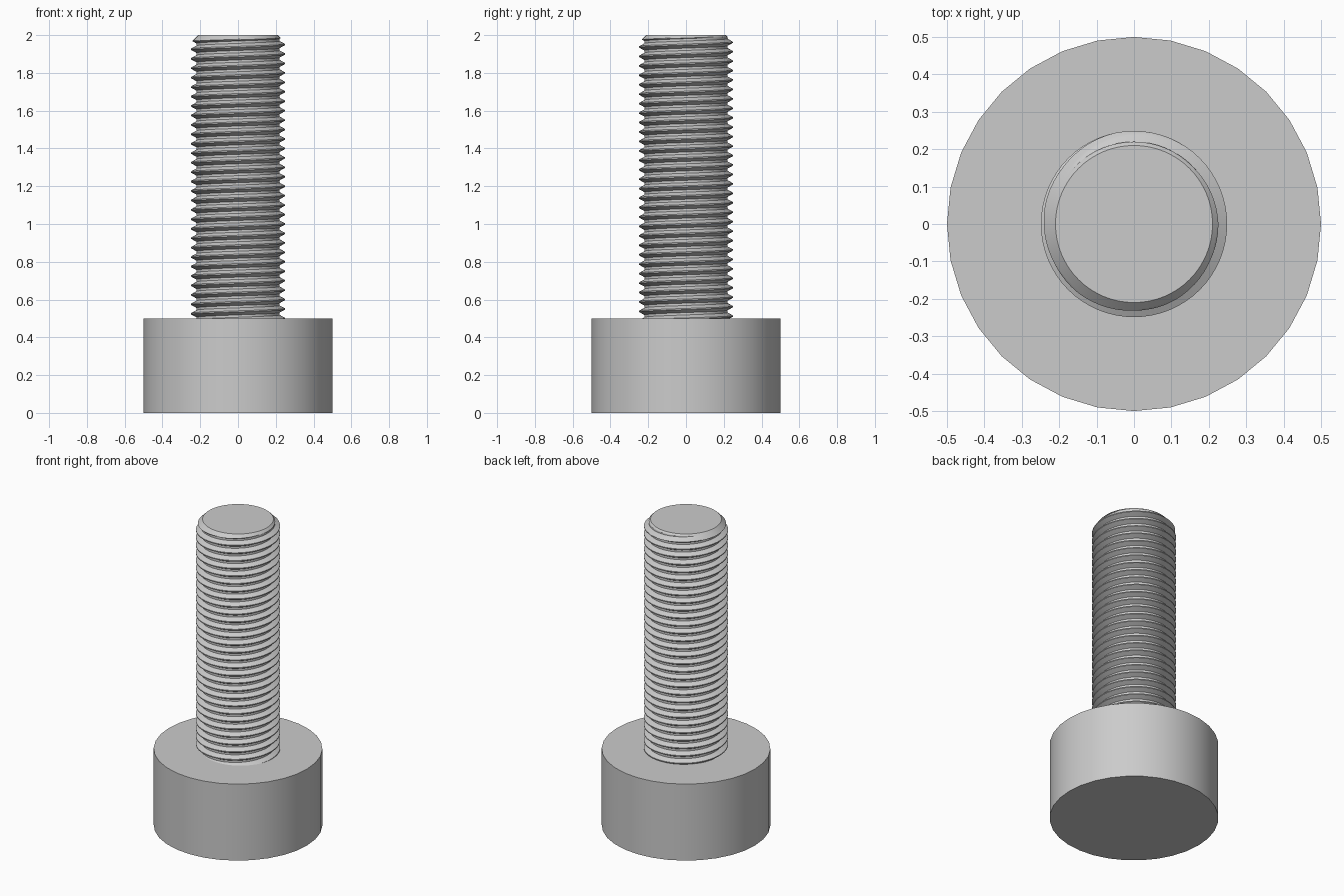
import bpy
import bmesh
from math import cos, sin, radians, tau

cube = bpy.data.objects.get("Cube")
if cube:
    bpy.data.objects.remove(cube, do_unlink=True)

HEAD_TOP, TIP = 0.5, 2.0
PITCH, CREST, ROOT = 0.05, 0.249, 0.22
TIP_RADIUS = 0.21
SEGMENTS, STEPS = 64, 16

steel = bpy.data.materials.new("plain grey steel")
steel.use_nodes = True
colour = (0.6, 0.6, 0.6, 1)
steel.diffuse_color = colour
steel.node_tree.nodes["Principled BSDF"].inputs["Base Color"].default_value = colour


def finish(name, bm):
    """Turn a bmesh into a smooth-shaded steel object with sharp edges kept."""
    mesh = bpy.data.meshes.new(name)
    bmesh.ops.recalc_face_normals(bm, faces=bm.faces[:])
    bm.to_mesh(mesh)
    bm.free()
    mesh.materials.append(steel)
    obj = bpy.data.objects.new(name, mesh)
    bpy.context.collection.objects.link(obj)
    bpy.ops.object.select_all(action='DESELECT')
    obj.select_set(True)
    bpy.context.view_layer.objects.active = obj
    bpy.ops.object.shade_smooth_by_angle(angle=radians(30))
    return obj


def thread_radius(z, turn):
    """Trapezoid thread profile on a right-hand helix, cut by the tip chamfer."""
    phase = ((z - HEAD_TOP) / PITCH - turn) % 1
    from_crest = min(phase, 1 - phase)
    slope = (from_crest - 1 / 16) / (5 / 16)
    radius = CREST - (CREST - ROOT) * max(0, min(1, slope))
    return min(radius, TIP_RADIUS + TIP - z)


# Cylindrical head
bm = bmesh.new()
bmesh.ops.create_cone(bm, cap_ends=True, segments=32, radius1=0.5, radius2=0.5, depth=HEAD_TOP)
bmesh.ops.translate(bm, verts=bm.verts[:], vec=(0, 0, HEAD_TOP / 2))
finish("bolt_head", bm)

# Threaded shank: columns of points that follow the helix, clipped at both ends
bm = bmesh.new()
turns = round((TIP - HEAD_TOP) / PITCH)
columns = []
for j in range(SEGMENTS + 1):
    turn = j / SEGMENTS
    column = []
    for i in range(-STEPS, turns * STEPS + 1):
        z = HEAD_TOP + (i / STEPS + turn) * PITCH
        z = max(HEAD_TOP, min(TIP, z))
        r = thread_radius(z, turn)
        column.append(bm.verts.new((r * cos(tau * turn), r * sin(tau * turn), z)))
    columns.append(column)
for a, b in zip(columns, columns[1:]):
    for i in range(len(a) - 1):
        bm.faces.new((a[i], b[i], b[i + 1], a[i + 1]))
# Flat tip and hidden base
bm.faces.new([c[-1] for c in columns[:-1]])
bm.faces.new([c[0] for c in reversed(columns[:-1])])
bmesh.ops.remove_doubles(bm, verts=bm.verts[:], dist=0.00005)
finish("threaded_shank", bm)
